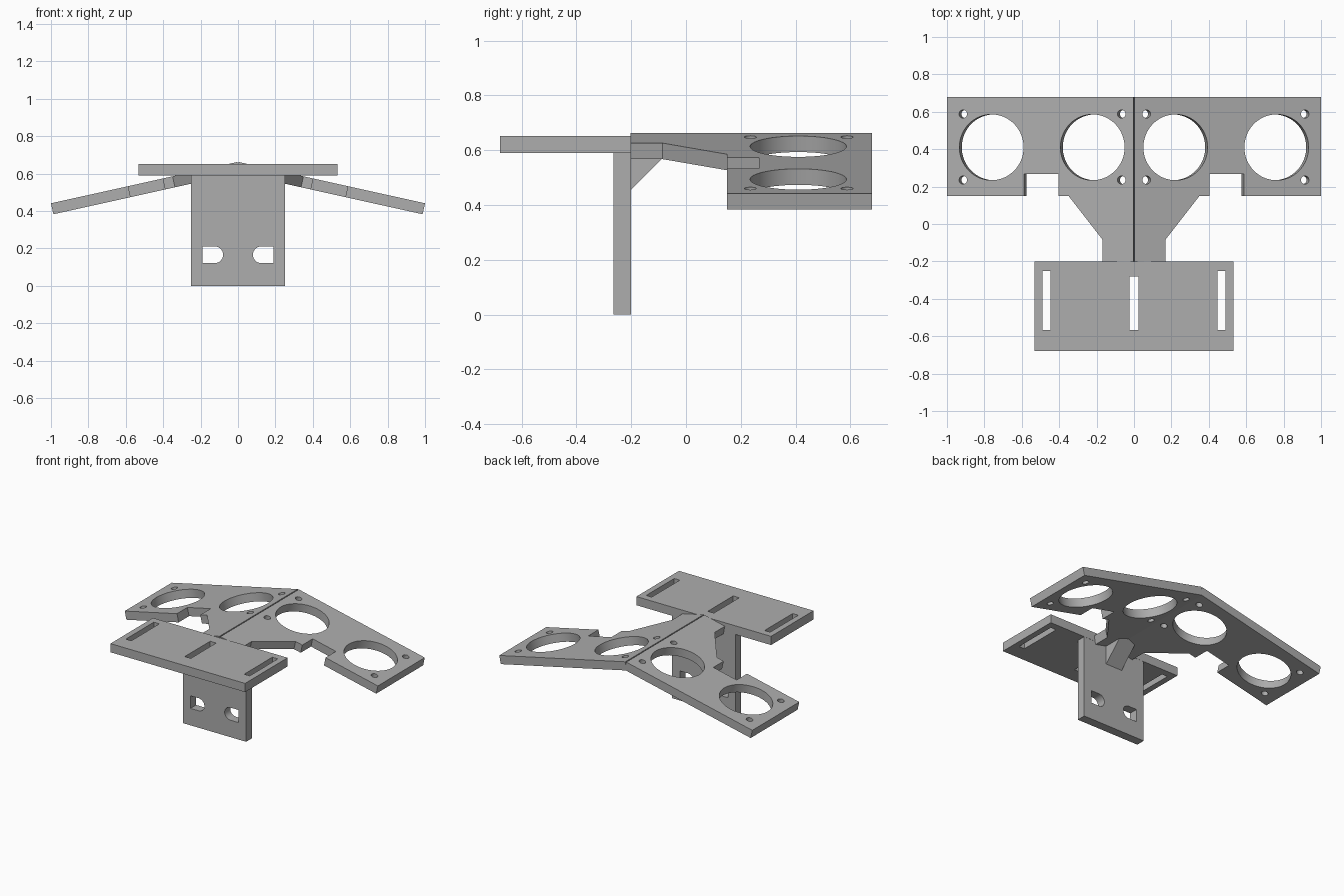
import bpy
import math
from mathutils import Matrix

cube = bpy.data.objects.get("Cube")
if cube:
    bpy.data.objects.remove(cube, do_unlink=True)

TILT = math.radians(12.5)

grey = bpy.data.materials.new("plain_grey")
grey.use_nodes = True
colour = (0.42, 0.42, 0.42, 1)
grey.diffuse_color = colour
grey.node_tree.nodes["Principled BSDF"].inputs["Base Color"].default_value = colour


def rect(x0, x1, y0, y1):
    return [(x0, y0), (x1, y0), (x1, y1), (x0, y1)]


def arc(cx, cy, r, start=0, sweep=360, n=64):
    count = n if sweep == 360 else n + 1
    angles = [math.radians(start + sweep * i / n) for i in range(count)]
    return [(cx + r * math.cos(a), cy + r * math.sin(a)) for a in angles]


def plate(name, loops, thickness, matrix):
    """Extrude an outline with holes into a flat plate centred on its local z."""
    curve = bpy.data.curves.new(name + "_profile", "CURVE")
    curve.dimensions = "2D"
    curve.fill_mode = "BOTH"
    curve.extrude = thickness / 2
    for pts in loops:
        spline = curve.splines.new("POLY")
        spline.points.add(len(pts) - 1)
        for p, (x, y) in zip(spline.points, pts):
            p.co = (x, y, 0, 1)
        spline.use_cyclic_u = True
    temp = bpy.data.objects.new(name + "_temp", curve)
    bpy.context.collection.objects.link(temp)
    bpy.context.view_layer.update()
    mesh = bpy.data.meshes.new_from_object(
        temp.evaluated_get(bpy.context.evaluated_depsgraph_get()))
    bpy.data.objects.remove(temp, do_unlink=True)
    bpy.data.curves.remove(curve)

    obj = bpy.data.objects.new(name, mesh)
    bpy.context.collection.objects.link(obj)
    bpy.ops.object.select_all(action="DESELECT")
    obj.select_set(True)
    bpy.context.view_layer.objects.active = obj
    # Weld the caps to the rim and make the normals agree
    bpy.ops.object.mode_set(mode="EDIT")
    bpy.ops.mesh.select_all(action="SELECT")
    bpy.ops.mesh.remove_doubles(threshold=0.0001)
    bpy.ops.mesh.normals_make_consistent(inside=False)
    bpy.ops.object.mode_set(mode="OBJECT")
    mesh.materials.clear()
    mesh.materials.append(grey)
    obj.matrix_world = matrix
    bpy.ops.object.shade_smooth_by_angle(angle=math.radians(30))
    return obj


# Sloping sensor wings: outline, two large openings and four screw holes each
wing_outline = [(0, 0.68), (1, 0.68), (1, 0.15), (0.587, 0.15), (0.587, 0.267),
                (0.403, 0.267), (0.403, 0.15), (0.35, 0.15), (0.167, -0.085),
                (0.167, -0.203), (0, -0.203)]
for name, side in (("left_wing", 1), ("right_wing", -1)):
    def along(x):
        return side * x / math.cos(TILT)

    loops = [[(along(x) - side * 0.004 * (x > 0), y) for x, y in wing_outline]]
    loops += [arc(along(x), 0.41, 0.176) for x in (0.218, 0.758)]
    loops += [arc(along(x), y, 0.022, n=24) for x in (0.063, 0.91) for y in (0.235, 0.588)]
    matrix = (Matrix.Translation((side * 0.004, 0, 0.662))
              @ Matrix.Rotation(side * TILT, 4, "Y")
              @ Matrix.Translation((0, 0, -0.03)))
    plate(name, loops, 0.06, matrix)

# Flat front shelf with three slots
plate("front_shelf",
      [rect(-0.532, 0.532, -0.68, -0.2),
       rect(-0.49, -0.446, -0.567, -0.25),
       rect(-0.024, 0.024, -0.567, -0.28),
       rect(0.446, 0.49, -0.567, -0.25)],
      0.062, Matrix.Translation((0, 0, 0.62)))

# Upright mounting plate with two windows rounded on the inner side
windows = []
for side in (1, -1):
    inner = arc(0.125, 0.166, 0.045, 90, 180, 24)
    windows.append([(side * x, z) for x, z in [(0.19, 0.121), (0.19, 0.211)] + inner])
plate("mounting_plate", [rect(-0.25, 0.25, 0, 0.59)] + windows, 0.064,
      Matrix.Translation((0, -0.233, 0)) @ Matrix.Rotation(math.pi / 2, 4, "X"))

# Triangular brace behind the upright plate
brace_axes = Matrix(((0, 0, 1, 0), (1, 0, 0, 0), (0, 1, 0, 0), (0, 0, 0, 1)))
plate("brace", [[(-0.203, 0.453), (-0.046, 0.61), (-0.203, 0.61)]], 0.13, brace_axes)
